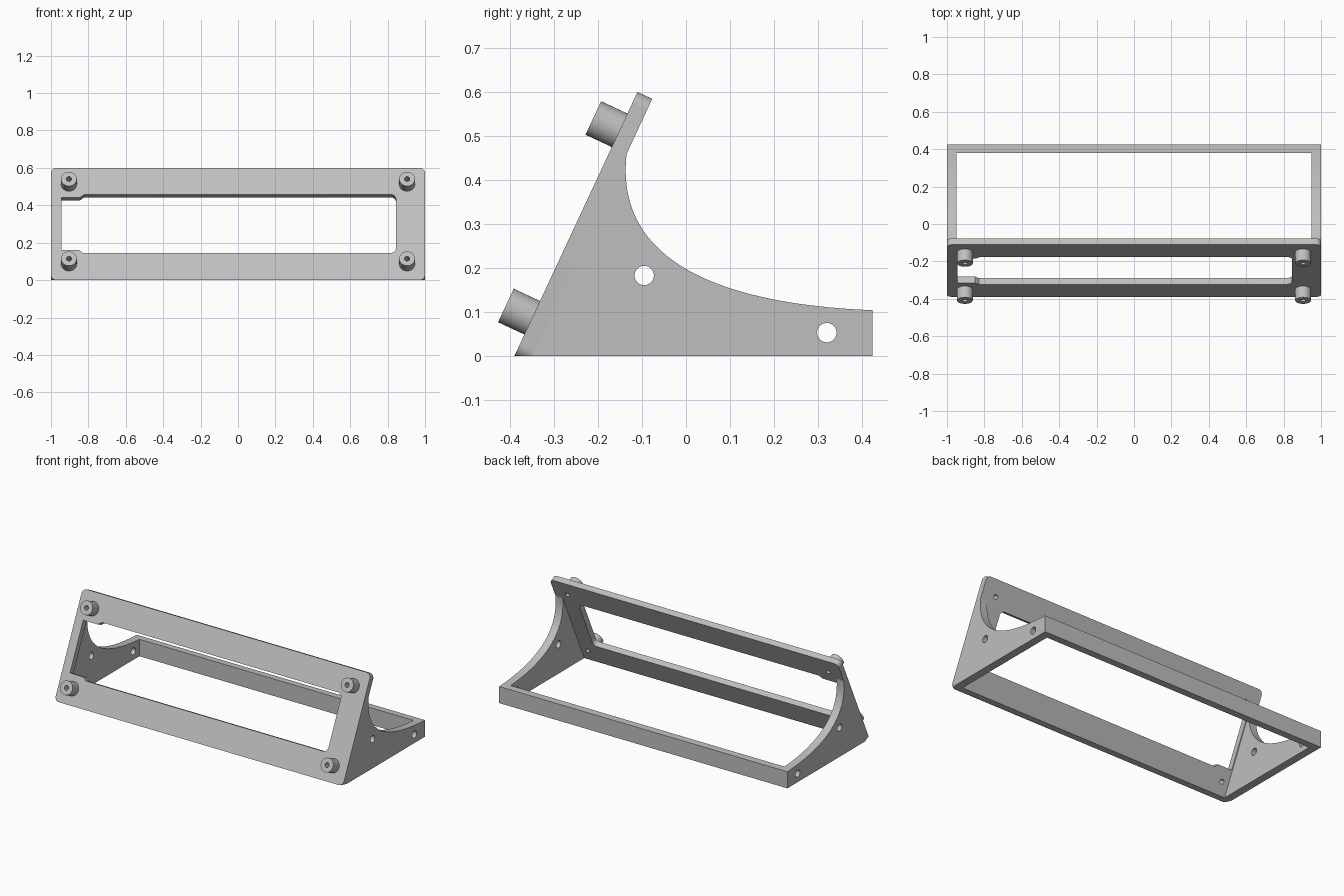
import bpy, bmesh, math
from mathutils import Matrix, Vector

cube = bpy.data.objects.get("Cube")
if cube:
    bpy.data.objects.remove(cube)

grey = bpy.data.materials.new("matte grey")
grey.use_nodes = True
colour = (0.52, 0.52, 0.52, 1)
grey.diffuse_color = colour
grey.node_tree.nodes["Principled BSDF"].inputs["Base Color"].default_value = colour


def circle(cx, cy, r, n=32):
    return [(cx + r * math.cos(math.tau * i / n), cy + r * math.sin(math.tau * i / n)) for i in range(n)]


def rounded(corners, steps=8):
    """Outline from (x, y, radius) corners; radii apply to right angles."""
    out = []
    for i, (x, y, r) in enumerate(corners):
        p = Vector((x, y))
        if not r:
            out.append((x, y))
            continue
        a = (Vector(corners[i - 1][:2]) - p).normalized()
        b = (Vector(corners[(i + 1) % len(corners)][:2]) - p).normalized()
        c = p + (a + b) * r
        for k in range(steps + 1):
            t = math.pi / 2 * k / steps
            out.append(tuple(c - r * (b * math.cos(t) + a * math.sin(t))))
    return out


def slab(name, loops, low, high, frame, cut_floor=False):
    """Extrude an outline with holes from low to high along the frame's z axis."""
    curve = bpy.data.curves.new(name + " outline", 'CURVE')
    curve.dimensions = '2D'
    curve.fill_mode = 'BOTH'
    curve.extrude = (high - low) / 2
    for loop in loops:
        spline = curve.splines.new('POLY')
        spline.points.add(len(loop) - 1)
        for point, (x, y) in zip(spline.points, loop):
            point.co = (x, y, 0, 1)
        spline.use_cyclic_u = True
    temp = bpy.data.objects.new(name + " outline", curve)
    bm = bmesh.new()
    bm.from_mesh(temp.to_mesh())
    temp.to_mesh_clear()
    bpy.data.objects.remove(temp)
    bpy.data.curves.remove(curve)
    bm.transform(frame @ Matrix.Translation((0, 0, (low + high) / 2)))
    bmesh.ops.remove_doubles(bm, verts=bm.verts, dist=1e-5)
    if cut_floor:
        cut = bmesh.ops.bisect_plane(bm, geom=bm.verts[:] + bm.edges[:] + bm.faces[:], dist=1e-5,
                                     plane_co=(0, 0, 0), plane_no=(0, 0, -1), clear_outer=True)
        edges = [e for e in bm.edges if e.is_boundary]
        bmesh.ops.holes_fill(bm, edges=edges, sides=0)
    bmesh.ops.recalc_face_normals(bm, faces=bm.faces)
    mesh = bpy.data.meshes.new(name)
    bm.to_mesh(mesh)
    bm.free()
    mesh.materials.clear()
    mesh.materials.append(grey)
    obj = bpy.data.objects.new(name, mesh)
    bpy.context.collection.objects.link(obj)
    bpy.ops.object.select_all(action='DESELECT')
    obj.select_set(True)
    bpy.context.view_layer.objects.active = obj
    bpy.ops.object.shade_smooth_by_angle(angle=math.radians(30))
    return obj


# Frames: the leaning face plate, and the side profile (y, z) extruded along x
s, c = math.sin(math.radians(25)), math.cos(math.radians(25))
lean = Matrix(((1, 0, 0, 0), (0, s, -c, -0.39), (0, c, s, 0), (0, 0, 0, 1)))
side = Matrix(((0, 0, 1, 0), (1, 0, 0, 0), (0, 1, 0, 0), (0, 0, 0, 1)))
height, thick = 0.662, 0.037
screws = [(x, u) for x in (-0.904, 0.904) for u in (0.096, 0.566)]

# Face plate with a notched window and screw holes
outline = rounded([(-1, 0, 0.03), (1, 0, 0.03), (1, height, 0.03), (-1, height, 0.03)])
window = rounded([(-0.945, 0.178, 0), (-0.85, 0.178, 0), (-0.83, 0.16, 0),
                  (0.845, 0.16, 0.03), (0.845, 0.506, 0.03), (-0.82, 0.506, 0),
                  (-0.845, 0.488, 0), (-0.945, 0.488, 0)])
holes = [circle(x, u, 0.014, 20) for x, u in screws]
slab("face_plate", [outline, window] + holes, -thick, 0, lean, cut_floor=True)

# Standoffs on the front of the plate
for i, (x, u) in enumerate(screws):
    slab(f"standoff_{i + 1}", [circle(x, u, 0.042, 40), circle(x, u, 0.014, 20)], 0, 0.066, lean)

# Side brackets with a sweeping rear curve
p = [Vector(v) for v in ((-0.135, 0.46), (-0.16, 0.24), (0.03, 0.12), (0.424, 0.104))]
sweep = []
for i in range(33):
    t = i / 32
    v = (1 - t) ** 3 * p[0] + 3 * t * (1 - t) ** 2 * p[1] + 3 * t * t * (1 - t) * p[2] + t ** 3 * p[3]
    sweep.append(tuple(v))
bracket = sweep + [(0.424, 0), (-0.351, 0), (-0.14, 0.4525)]
bolts = [circle(-0.095, 0.183, 0.022), circle(0.32, 0.053, 0.022)]
slab("left_bracket", [bracket] + bolts, 0.95, 1, side)
slab("right_bracket", [bracket] + bolts, -1, -0.95, side)

# Rear crossbar
slab("rear_bar", [[(0.38, 0), (0.424, 0), (0.424, 0.104), (0.38, 0.106)]], -0.95, 0.95, side)
